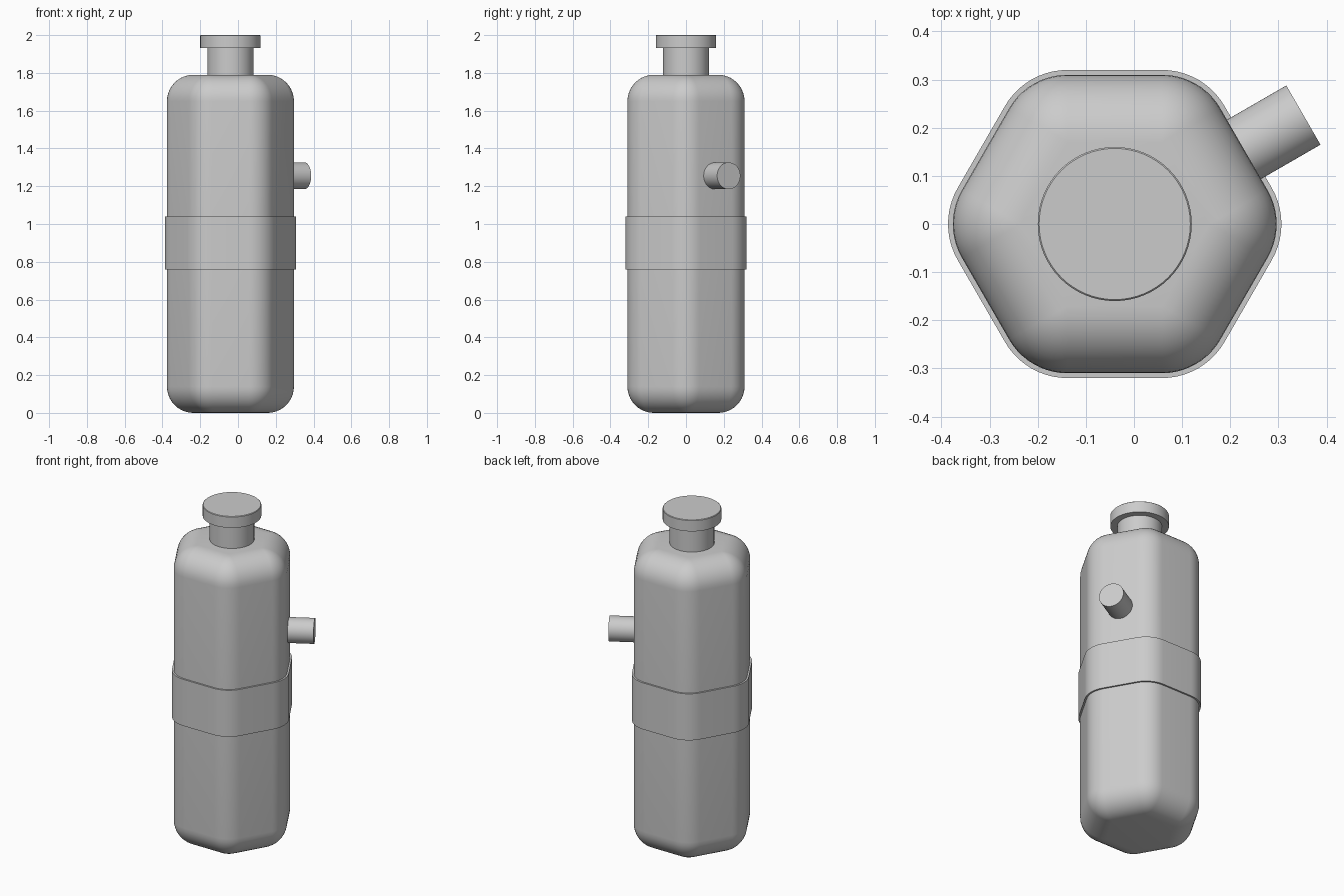
import bpy, bmesh
from math import sin, cos, radians, pi
from mathutils import Matrix, Vector

if "Cube" in bpy.data.objects:
    bpy.data.objects.remove(bpy.data.objects["Cube"])

AXIS_X = -0.04          # vertical axis of the bottle
APOTHEM = 0.31          # centre to flat side
ROUND = 0.14            # corner and shoulder radius
HEIGHT = 1.79
STEPS = 10

grey = bpy.data.materials.new("plain grey")
grey.use_nodes = True
colour = (0.6, 0.6, 0.6, 1)
grey.diffuse_color = colour
grey.node_tree.nodes["Principled BSDF"].inputs["Base Color"].default_value = colour


def finish(bm, name, matrix=None):
    bmesh.ops.remove_doubles(bm, verts=bm.verts, dist=0.0002)
    bmesh.ops.recalc_face_normals(bm, faces=bm.faces)
    mesh = bpy.data.meshes.new(name)
    bm.to_mesh(mesh)
    bm.free()
    obj = bpy.data.objects.new(name, mesh)
    bpy.context.collection.objects.link(obj)
    mesh.materials.append(grey)
    obj.matrix_world = matrix or Matrix.Translation((AXIS_X, 0, 0))
    bpy.ops.object.select_all(action="DESELECT")
    obj.select_set(True)
    bpy.context.view_layer.objects.active = obj
    bpy.ops.object.shade_smooth_by_angle(angle=radians(35))
    return obj


def hexagon(apothem, radius, z):
    """Rounded hexagon with corners on the x axis."""
    points = []
    reach = (apothem - radius) / cos(pi / 6)
    for corner in range(6):
        mid = corner * pi / 3
        for i in range(STEPS + 1):
            a = mid - pi / 6 + i / STEPS * pi / 3
            points.append(Vector((reach * cos(mid) + radius * cos(a),
                                  reach * sin(mid) + radius * sin(a), z)))
    return points


def loft(rings, caps=True, closed=False):
    bm = bmesh.new()
    loops = [[bm.verts.new(p) for p in ring] for ring in rings]
    pairs = list(zip(loops, loops[1:]))
    if closed:
        pairs.append((loops[-1], loops[0]))
    for low, high in pairs:
        for i in range(len(low)):
            j = (i + 1) % len(low)
            bm.faces.new((low[i], low[j], high[j], high[i]))
    if caps:
        bm.faces.new(loops[0][::-1])
        bm.faces.new(loops[-1])
    return bm


def cylinder(name, radius, bottom, top, edge=0.0, matrix=None):
    profile = [(radius, bottom), (radius, top - edge), (radius - edge, top)]
    rings = [[Vector((r * cos(i * pi / 32), r * sin(i * pi / 32), z))
              for i in range(64)] for r, z in profile]
    return finish(loft(rings), name, matrix)


# Body: rounded hexagonal prism with equally rounded ends
half = []
for i in range(STEPS + 1):
    a = i / STEPS * pi / 2
    inset = ROUND * (1 - sin(a))
    half.append((inset, ROUND * (1 - cos(a))))
levels = half + [(inset, HEIGHT - z) for inset, z in reversed(half)]
finish(loft([hexagon(APOTHEM - d, ROUND - d, z) for d, z in levels]), "body")

# Band around the middle
band = [(0.005, 0.76), (-0.01, 0.76), (-0.01, 1.04), (0.005, 1.04)]
finish(loft([hexagon(APOTHEM - d, ROUND - d, z) for d, z in band],
            caps=False, closed=True), "band")

# Neck and cap
cylinder("neck", 0.122, HEIGHT - 0.01, 1.94)
cylinder("cap", 0.16, 1.932, 2.0, 0.003)

# Side spout, square to the left rear side
turn = Matrix.Rotation(radians(30), 4, "Z") @ Matrix.Rotation(pi / 2, 4, "Y")
cylinder("spout", 0.071, 0.29, 0.4525,
         matrix=Matrix.Translation((AXIS_X, 0, 1.255)) @ turn)
